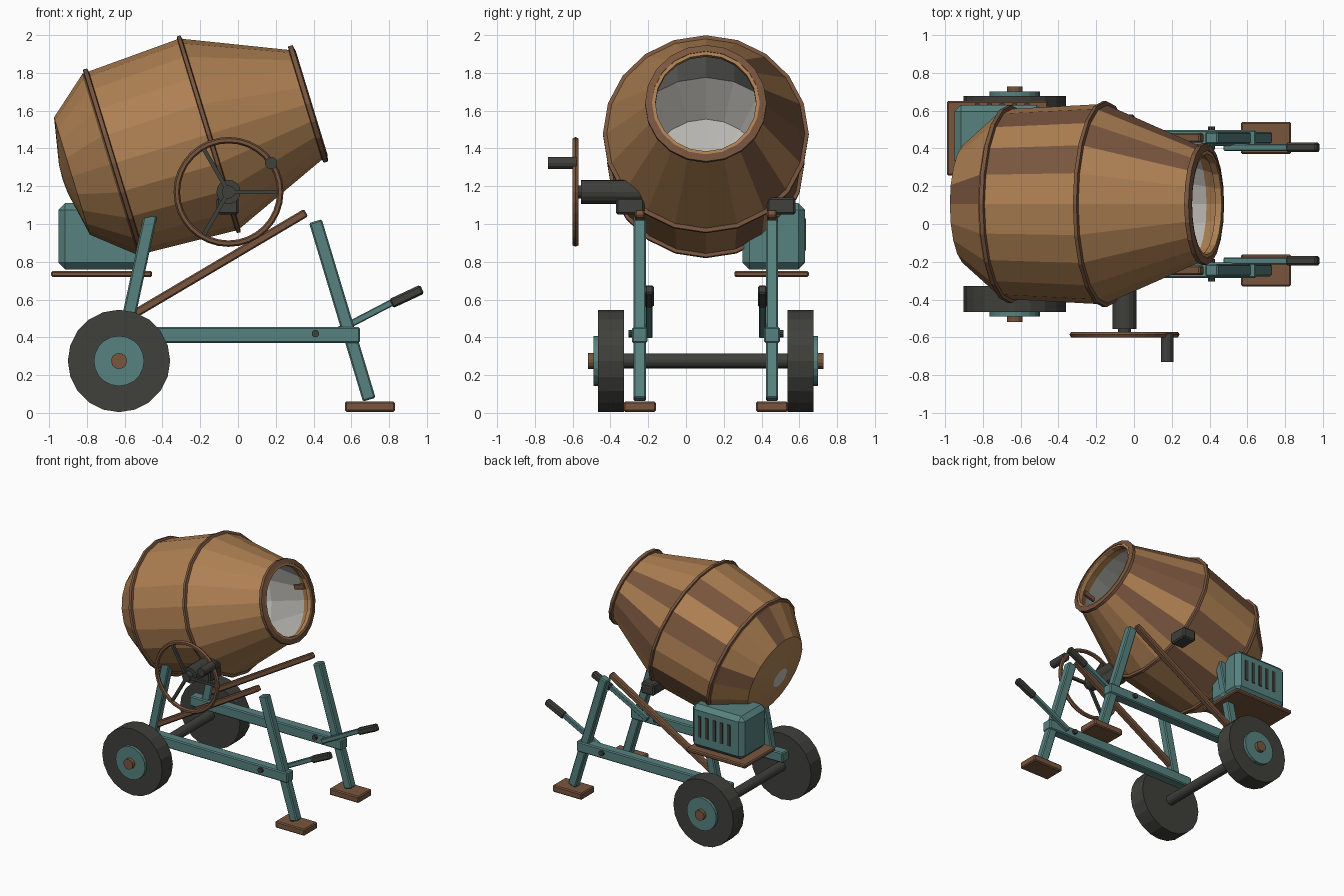
import bpy, bmesh, math
from mathutils import Matrix, Vector

cube = bpy.data.objects.get("Cube")
if cube:
    bpy.data.objects.remove(cube, do_unlink=True)


def material(name, r, g, b):
    m = bpy.data.materials.new(name)
    m.use_nodes = True
    m.diffuse_color = (r, g, b, 1)
    bsdf = next(n for n in m.node_tree.nodes if n.type == 'BSDF_PRINCIPLED')
    bsdf.inputs["Base Color"].default_value = (r, g, b, 1)
    bsdf.inputs["Roughness"].default_value = 0.8
    return m


OCHRE = material("ochre_drum", 0.42, 0.215, 0.085)
BROWN = material("rust_brown", 0.19, 0.092, 0.048)
TEAL = material("teal_paint", 0.095, 0.225, 0.215)
DARK = material("dark_rubber", 0.05, 0.05, 0.044)
GREY = material("bare_metal", 0.52, 0.51, 0.48)

MID = 0.105                       # depth of the machine's centre plane
SIDES = (("near", -1), ("far", 1))
TILT = math.radians(17)
DRUM_AT = Vector((-0.155, MID, 1.475))
SEGS = 20


def finish(name, bm, mats):
    bmesh.ops.recalc_face_normals(bm, faces=bm.faces[:])
    mesh = bpy.data.meshes.new(name)
    bm.to_mesh(mesh)
    bm.free()
    for m in mats:
        mesh.materials.append(m)
    obj = bpy.data.objects.new(name, mesh)
    bpy.context.collection.objects.link(obj)
    return obj


def box(name, center, size, mat, bevel=0.008, angle=0.0):
    bm = bmesh.new()
    bmesh.ops.create_cube(bm, size=1)
    bmesh.ops.scale(bm, vec=size, verts=bm.verts)
    obj = finish(name, bm, [mat])
    obj.location = center
    obj.rotation_euler = (0, -angle, 0)
    if bevel:
        mod = obj.modifiers.new("bevel", 'BEVEL')
        mod.width = bevel
        mod.segments = 1
    return obj


def bar(name, a, b, y, thick, depth, mat, bevel=0.008):
    """Square bar between two (x, z) points at depth y."""
    dx, dz = b[0] - a[0], b[1] - a[1]
    center = ((a[0] + b[0]) / 2, y, (a[1] + b[1]) / 2)
    size = (math.hypot(dx, dz), depth, thick)
    return box(name, center, size, mat, bevel, math.atan2(dz, dx))


def rod(name, x, z, y0, y1, radius, mat, sides=SEGS):
    """Cylinder lying along the depth axis."""
    bm = bmesh.new()
    bmesh.ops.create_cone(bm, cap_ends=True, segments=sides, radius1=radius,
                          radius2=radius, depth=abs(y1 - y0),
                          matrix=Matrix.Rotation(math.pi / 2, 4, 'X'))
    obj = finish(name, bm, [mat])
    obj.location = (x, (y0 + y1) / 2, z)
    return obj


def lathe(name, profile, bands, mats, patches=(), closed=False):
    """Turn an (axial, radius) profile round the tilted drum axis."""
    bm = bmesh.new()
    rings = []
    for t, r in profile:
        angles = [2 * math.pi * i / SEGS for i in range(SEGS)]
        rings.append([bm.verts.new((t, r * math.sin(a), r * math.cos(a))) for a in angles])
    count = len(profile) if closed else len(profile) - 1
    for k in range(count):
        lo, hi = rings[k], rings[(k + 1) % len(rings)]
        for i in range(SEGS):
            j = (i + 1) % SEGS
            face = bm.faces.new((lo[i], lo[j], hi[j], hi[i]))
            face.material_index = 1 if (k, i) in patches else bands[k]
    bmesh.ops.remove_doubles(bm, verts=bm.verts[:], dist=1e-5)
    obj = finish(name, bm, mats)
    obj.location = DRUM_AT
    obj.rotation_euler = (0, -TILT, 0)
    return obj


# Drum shell: outside from the back to the mouth, then the bare inside
shell = [(-0.81, 0), (-0.805, 0.08), (-0.757, 0.325), (-0.545, 0.502), (0, 0.53),
         (0.55, 0.297), (0.55, 0.27), (0.47, 0.305), (0, 0.508), (-0.54, 0.48),
         (-0.74, 0.31), (-0.785, 0)]
worn = {(2, 0), (2, 4), (2, 7), (3, 1), (3, 3), (3, 6), (3, 8), (4, 2), (4, 4), (4, 5), (4, 7)}
lathe("drum", shell, [2, 0, 0, 0, 0, 0, 0, 2, 2, 2, 2], [OCHRE, BROWN, GREY], worn)

# Raised hoops and the mouth rim
for name, t, inner, outer, half in (("rear_hoop", -0.525, 0.49, 0.522, 0.018),
                                    ("middle_hoop", 0, 0.515, 0.545, 0.016),
                                    ("mouth_rim", 0.55, 0.285, 0.322, 0.02)):
    loop = [(t - half, inner), (t - half * 0.6, outer), (t + half * 0.6, outer), (t + half, inner)]
    lathe(name, loop, [0] * 4, [BROWN], closed=True)
lathe("mouth_lip", [(0.53, 0.29), (0.565, 0.29), (0.565, 0.267), (0.53, 0.267)],
      [0] * 4, [OCHRE], closed=True)

for tag, s in SIDES:
    y = MID + s * 0.35
    # Frame
    bar(tag + "_rail", (-0.73, 0.412), (0.645, 0.412), y, 0.083, 0.083, TEAL)
    bar(tag + "_front_leg", (0.695, 0.07), (0.41, 1.015), y, 0.07, 0.065, TEAL)
    bar(tag + "_rear_post", (-0.60, 0.41), (-0.462, 1.05), y, 0.07, 0.065, TEAL)
    bar(tag + "_brace", (-0.58, 0.505), (0.36, 1.06), y, 0.045, 0.05, BROWN)
    box(tag + "_foot", (0.698, y, 0.033), (0.265, 0.17, 0.054), BROWN)
    rod(tag + "_bolt", 0.41, 0.42, y - 0.06, y + 0.06, 0.02, DARK, 10)

    # Push handles
    yh = MID + s * 0.30
    bar(tag + "_handle", (0.48, 0.41), (0.83, 0.592), yh, 0.036, 0.036, TEAL, 0.005)
    bar(tag + "_grip", (0.81, 0.578), (0.975, 0.655), yh, 0.052, 0.05, DARK, 0.01)

    # Drum bearing
    box(tag + "_bearing", (-0.055, MID + s * 0.40, 1.095), (0.115, 0.15, 0.09), DARK, 0.01)

    # Wheels
    rod(tag + "_tyre", -0.63, 0.275, MID + s * 0.433, MID + s * 0.571, 0.271, DARK)
    rod(tag + "_wheel_disc", -0.63, 0.275, MID + s * 0.56, MID + s * 0.595, 0.133, TEAL)
    rod(tag + "_axle_cap", -0.63, 0.275, MID + s * 0.58, MID + s * 0.623, 0.042, BROWN, 14)

    # Small paddles just inside the mouth
    paddle = box(tag + "_paddle", (0, 0, 0), (0.10, 0.02, 0.04), BROWN, 0.004, TILT)
    paddle.location = DRUM_AT + Vector((0.44, s * 0.285, 0.15))

rod("axle", -0.63, 0.275, MID - 0.45, MID + 0.45, 0.04, DARK, 14)

# Tipping wheel
HUB = Vector((-0.05, -0.585, 1.17))
rod("tipping_shaft", HUB.x, HUB.z, -0.555, -0.20, 0.064, DARK, 16)
rod("tipping_hub", HUB.x, HUB.z, -0.6, -0.55, 0.035, DARK, 12)
bpy.ops.mesh.primitive_torus_add(major_radius=0.274, minor_radius=0.017, major_segments=32,
                                 minor_segments=6, location=HUB, rotation=(math.pi / 2, 0, 0))
ring = bpy.context.object
ring.name = "tipping_wheel"
ring.data.materials.append(BROWN)
for n in range(3):
    a = n * math.tau / 3
    end = (HUB.x + 0.265 * math.cos(a), HUB.z + 0.265 * math.sin(a))
    bar(f"spoke_{n + 1}", (HUB.x, HUB.z), end, HUB.y, 0.022, 0.02, DARK, 0)
rod("crank_knob", 0.175, 1.323, -0.73, -0.58, 0.033, DARK, 12)

# Engine on its tray, with dark cooling slots
box("engine_tray", (-0.722, 0.453, 0.735), (0.535, 0.395, 0.032), BROWN)
box("engine_cover", (-0.715, 0.465, 0.935), (0.47, 0.33, 0.35), TEAL, 0.035)
for n in range(5):
    box(f"engine_slot_{n + 1}", (-0.565 - n * 0.066, 0.632, 0.945), (0.026, 0.009, 0.17), DARK, 0)
